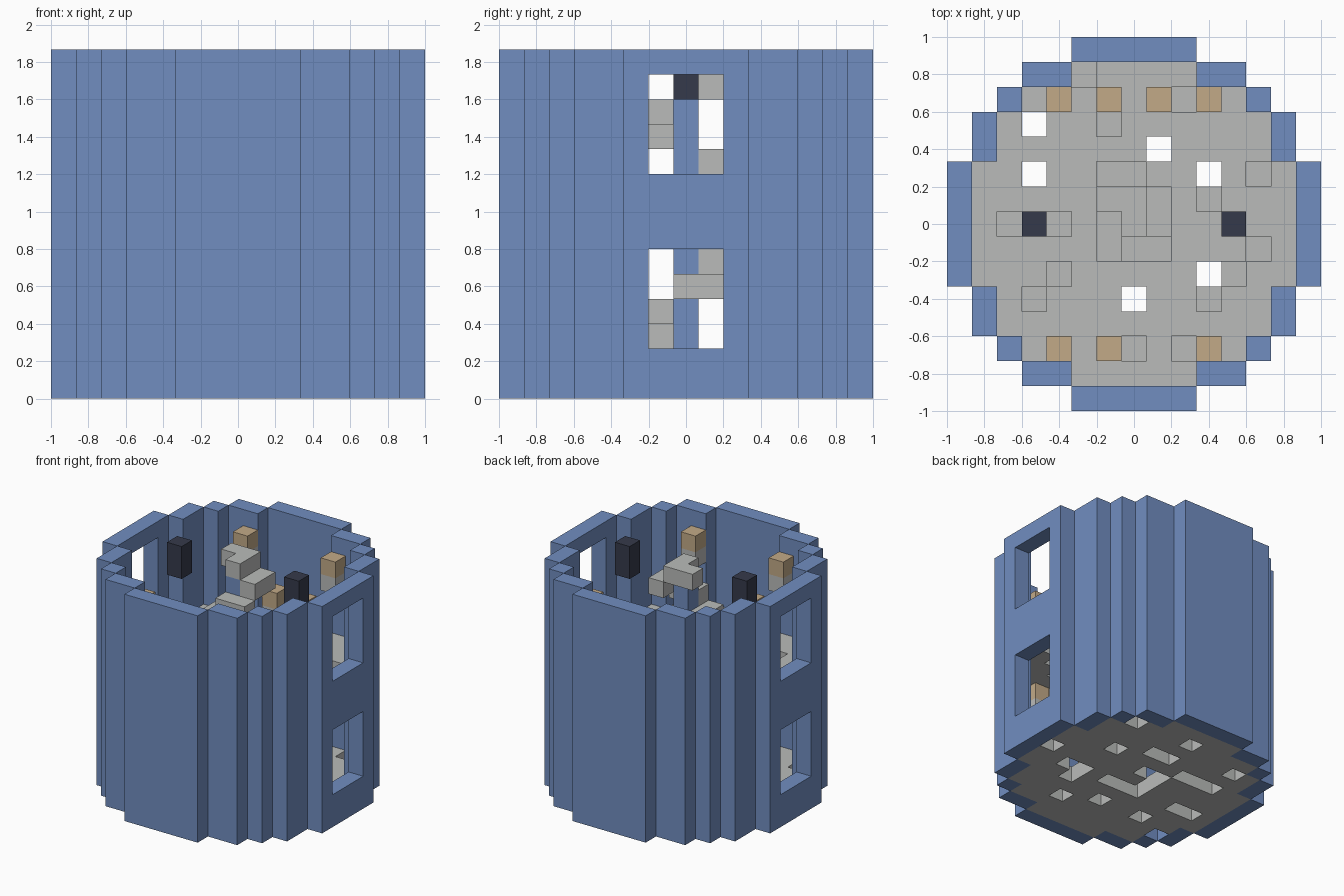
import bpy, bmesh
from mathutils import Vector

if "Cube" in bpy.data.objects:
    bpy.data.objects.remove(bpy.data.objects["Cube"])

U = 2 / 15          # edge length of one block
LAYERS = 14


def material(name, rgb):
    m = bpy.data.materials.new(name)
    m.use_nodes = True
    m.diffuse_color = (*rgb, 1)
    m.node_tree.nodes["Principled BSDF"].inputs["Base Color"].default_value = (*rgb, 1)
    return m


BLUE = material("blue brick", (0.165, 0.27, 0.53))
GREY = material("light grey stone", (0.49, 0.50, 0.49))
TAN = material("tan flame", (0.54, 0.40, 0.245))
DARK = material("dark slate", (0.036, 0.042, 0.07))


def blocks(name, cells, mat):
    """Skin a set of grid cells with faces on the exposed sides only."""
    cells = set(cells)
    bm = bmesh.new()
    for cell in cells:
        for axis in range(3):
            for sign in (-1, 1):
                near = list(cell)
                near[axis] += sign
                if tuple(near) in cells:
                    continue
                n, a = Vector(), Vector()
                n[axis] = sign / 2
                a[(axis + 1) % 3] = 0.5
                b = n.normalized().cross(a)
                mid = Vector(cell) + Vector((0, 0, 0.5)) + n
                ring = (a + b, b - a, -a - b, a - b)
                bm.faces.new([bm.verts.new((mid + c) * U) for c in ring])
    bmesh.ops.remove_doubles(bm, verts=bm.verts, dist=U / 100)
    bmesh.ops.dissolve_limit(bm, angle_limit=0.01, verts=bm.verts, edges=bm.edges)
    mesh = bpy.data.meshes.new(name)
    bm.to_mesh(mesh)
    bm.free()
    mesh.materials.append(mat)
    obj = bpy.data.objects.new(name, mesh)
    bpy.context.collection.objects.link(obj)
    return obj


def disc(half_widths):
    """Stepped round plan, given the half width of each row out from the middle."""
    top = len(half_widths) - 1
    return {(i, j) for j in range(-top, top + 1)
            for i in range(-half_widths[abs(j)], half_widths[abs(j)] + 1)}


inside = disc([6, 6, 6, 5, 5, 4, 2])
ring = disc([7, 7, 7, 6, 6, 5, 4, 2]) - inside

# Tower wall with two stacked windows on each side
window_layers = {2, 3, 4, 5, 9, 10, 11, 12}
blocks("tower_wall", [(i, j, k) for i, j in ring for k in range(LAYERS)
                      if not (abs(i) == 7 and abs(j) < 2 and k in window_layers)], BLUE)

# Two floors with scattered missing blocks and an open stairwell
stairwell = {(i, j) for i in (-1, 0, 1) for j in (-1, 0, 1)}
both = {(-4, 4), (-4, 2), (1, 3), (3, 2), (3, -2), (0, -3)}
lower_gaps = {(4, 5), (6, 0), (0, 5), (0, 3), (4, -1), (3, -1), (2, -4), (-3, -3),
              (-4, -1), (-3, 2), (-2, 2), (-5, -1), (-5, -4)}
upper_gaps = {(5, 2), (3, 1), (5, -1), (4, -2), (3, -3), (-4, -3), (-3, -2), (-5, 0),
              (-3, 0), (-1, 4), (-4, 5), (2, 5), (0, -5), (2, -5), (-2, 6), (-1, 2), (0, 2)}
for name, layer, gaps in (("lower_floor", 0, lower_gaps), ("upper_floor", 7, upper_gaps)):
    blocks(name, [(i, j, layer) for i, j in inside - stairwell - both - gaps], GREY)

# Spiral stair: one two-block step per layer around a central column
turn = [((1, 0), (1, 1)), ((0, 1), (-1, 1)), ((-1, 0), (-1, -1)), ((0, -1), (1, -1))]
steps = [(i, j, k) for k in range(LAYERS) for i, j in turn[k % 4]]
ends = [(0, 0, 0), (0, 0, LAYERS - 1)]
blocks("spiral_stair", steps + ends, GREY)
blocks("stair_column", [(0, 0, k) for k in range(1, LAYERS - 1)], BLUE)

# Torches near the front and back walls, at alternating heights
torches = [(i, j) for j in (5, -5) for i in (-3, -1, 1, 3) if (i, j) != (1, -5)]
flames = [(i, j, k) for i, j in torches for k in ((6, 12) if abs(i) == 3 else (3, 9))]
blocks("torch_flames", flames, TAN)
blocks("torch_handles", [(i, j, k - 1) for i, j, k in flames], GREY)

# Pair of dark hanging lanterns
for name, side in (("left_lantern", 1), ("right_lantern", -1)):
    blocks(name, [(4 * side, 0, k) for k in (12, 13)], DARK)
